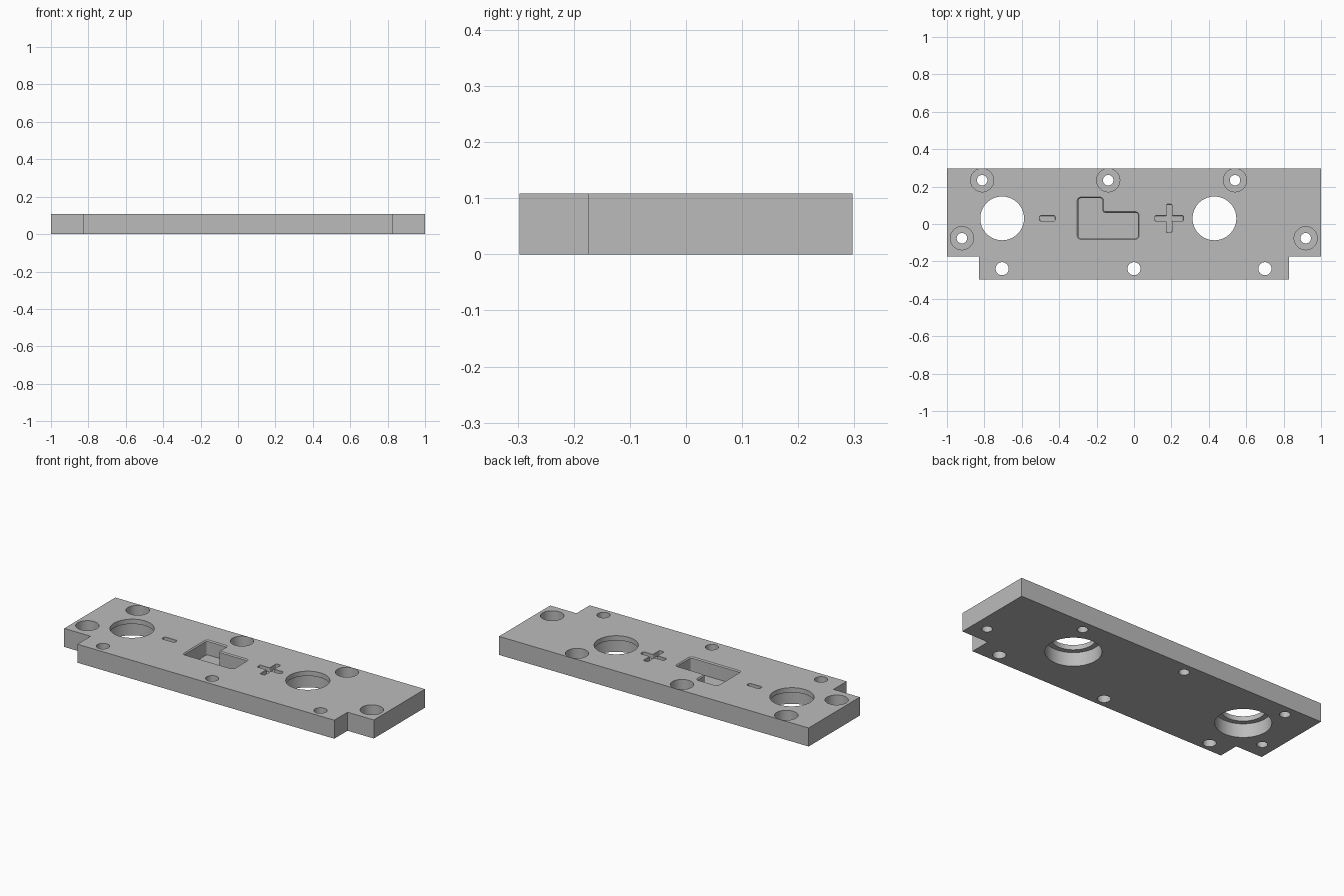
import bpy, bmesh, math
from mathutils import Vector

cube = bpy.data.objects.get("Cube")
if cube:
    bpy.data.objects.remove(cube)

TOP = 0.108
OVER = 0.02   # how far cutters pass beyond the surfaces

grey = bpy.data.materials.new("machined grey")
grey.use_nodes = True
colour = (0.5, 0.5, 0.5, 1)
grey.diffuse_color = colour
grey.node_tree.nodes["Principled BSDF"].inputs["Base Color"].default_value = colour


def loft(name, rings):
    """Closed solid through matching rings of 3D points, lowest ring first."""
    bm = bmesh.new()
    loops = [[bm.verts.new(p) for p in ring] for ring in rings]
    count = len(loops[0])
    for low, high in zip(loops, loops[1:]):
        for i in range(count):
            j = (i + 1) % count
            bm.faces.new((low[i], low[j], high[j], high[i]))
    bm.faces.new(loops[0][::-1])
    bm.faces.new(loops[-1])
    bmesh.ops.recalc_face_normals(bm, faces=bm.faces)
    mesh = bpy.data.meshes.new(name)
    bm.to_mesh(mesh)
    bm.free()
    mesh.materials.append(grey)
    obj = bpy.data.objects.new(name, mesh)
    bpy.context.collection.objects.link(obj)
    return obj


def rounded(points, radius, z, grow=0.0, steps=6):
    """Counter-clockwise outline with rounded corners, offset outwards by grow."""
    pts = [Vector(p) for p in points]
    ring = []
    for i, p in enumerate(pts):
        d1 = (p - pts[i - 1]).normalized()
        d2 = (pts[(i + 1) % len(pts)] - p).normalized()
        n1, n2 = Vector((d1.y, -d1.x)), Vector((d2.y, -d2.x))
        side = 1 if d1.cross(d2) > 0 else -1
        centre = p - side * radius * (n1 + n2)
        start = math.atan2(n1.y, n1.x)
        for k in range(steps + 1):
            a = start + side * math.pi / 2 * k / steps
            q = centre + (side * radius + grow) * Vector((math.cos(a), math.sin(a)))
            ring.append((q.x, q.y, z))
    return ring


def circle(x, y, r, z, sides):
    return [(x + r * math.cos(math.tau * i / sides),
             y + r * math.sin(math.tau * i / sides), z) for i in range(sides)]


cutters = []


def bore(x, y, r, low=-OVER, high=TOP + OVER, sides=48):
    cutters.append(loft("bore_cutter", [circle(x, y, r, low, sides),
                                        circle(x, y, r, high, sides)]))


def pocket(points, radius, depth, chamfer):
    heights = [(TOP - depth, 0), (TOP - chamfer, 0), (TOP + chamfer, 2 * chamfer)]
    cutters.append(loft("pocket_cutter",
                        [rounded(points, radius, z, grow) for z, grow in heights]))


# Plate with notched front corners
half = [(0.83, -0.297), (0.83, -0.175), (1, -0.175), (1, 0.297)]
outline = half + [(-x, y) for x, y in reversed(half)]
plate = loft("mounting_plate", [[(x, y, z) for x, y in outline] for z in (0, TOP)])

# Large stepped openings, wider from below
for x in (-0.705, 0.43):
    bore(x, 0.03, 0.117, sides=80)
    bore(x, 0.03, 0.146, high=0.08, sides=80)

# Counterbored screw holes
for x, y in [(-0.812, 0.234), (-0.138, 0.234), (0.54, 0.234), (-0.92, -0.076), (0.918, -0.076)]:
    bore(x, y, 0.028)
    bore(x, y, 0.062, low=TOP - 0.065)

# Plain holes along the front
for x in (-0.705, 0, 0.7):
    bore(x, -0.239, 0.035)

# L-shaped pocket
pocket([(-0.298, -0.076), (0.021, -0.076), (0.021, 0.06), (-0.168, 0.06),
        (-0.168, 0.138), (-0.298, 0.138)], 0.014, 0.085, 0.006)

# Engraved plus and minus marks
a, b = 0.075, 0.014
quarter = [(a, -b), (a, b), (b, b)]
plus = []
for turn in range(4):
    plus += quarter
    quarter = [(-y, x) for x, y in quarter]
pocket([(x + 0.188, y + 0.03) for x, y in plus], 0.005, 0.025, 0.001)
pocket([(x - 0.463, y + 0.03) for x, y in [(-0.041, -b), (0.041, -b), (0.041, b), (-0.041, b)]],
       0.008, 0.025, 0.001)

# Cut everything out of the plate
bpy.context.view_layer.objects.active = plate
for cutter in cutters:
    cutter.hide_render = True
    cut = plate.modifiers.new("cut", 'BOOLEAN')
    cut.operation, cut.solver, cut.object = 'DIFFERENCE', 'EXACT', cutter
    bpy.ops.object.modifier_apply(modifier=cut.name)
    bpy.data.objects.remove(cutter)

bpy.ops.object.select_all(action='DESELECT')
plate.select_set(True)
bpy.ops.object.shade_smooth_by_angle(angle=math.radians(30))
